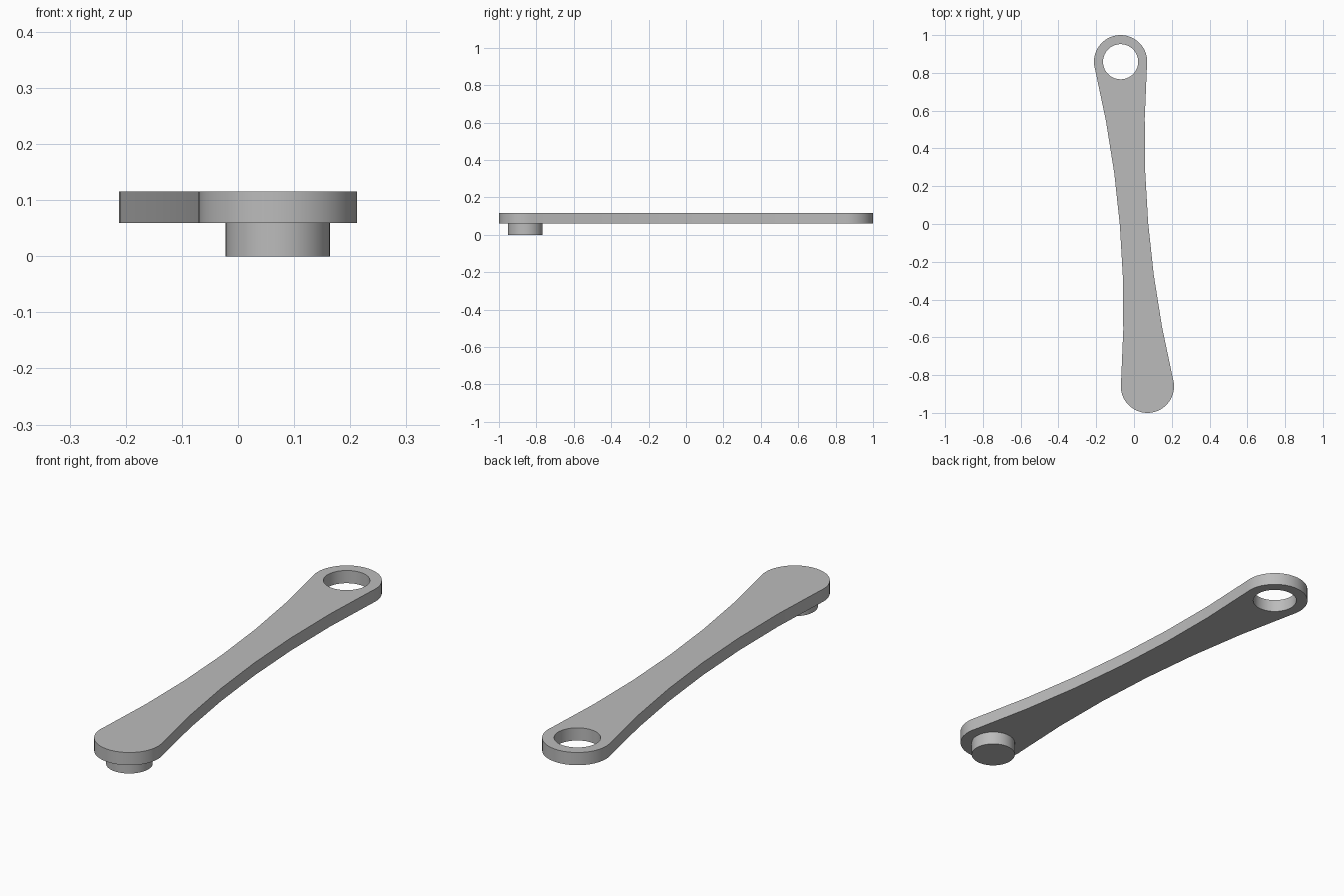
import bpy
import bmesh
from math import sin, cos, pi, sqrt, atan2, asin, radians
from mathutils import Matrix

cube = bpy.data.objects.get("Cube")
if cube:
    bpy.data.objects.remove(cube, do_unlink=True)

PIN_X, PIN_Y = 0.071, -0.859      # pin centre; the eye is opposite
REACH = sqrt(PIN_X ** 2 + PIN_Y ** 2)
END_R, BORE_R = 0.141, 0.093
WAIST, JOIN = 0.075, 0.83         # half width at the middle, where sides meet ends
BOTTOM, TOP = 0.059, 0.115

grey = bpy.data.materials.new("plain grey")
grey.use_nodes = True
grey.diffuse_color = (0.5, 0.5, 0.5, 1)
grey.node_tree.nodes["Principled BSDF"].inputs["Base Color"].default_value = (0.5, 0.5, 0.5, 1)


def finish(name, bm):
    bmesh.ops.recalc_face_normals(bm, faces=bm.faces)
    mesh = bpy.data.meshes.new(name)
    bm.to_mesh(mesh)
    bm.free()
    mesh.materials.append(grey)
    obj = bpy.data.objects.new(name, mesh)
    bpy.context.collection.objects.link(obj)
    bpy.ops.object.select_all(action="DESELECT")
    obj.select_set(True)
    bpy.context.view_layer.objects.active = obj
    bpy.ops.object.shade_smooth_by_angle(angle=radians(30))
    return obj


def loop(bm, points):
    verts = [bm.verts.new((x, y, BOTTOM)) for x, y in points]
    return [bm.edges.new((a, b)) for a, b in zip(verts, verts[1:] + verts[:1])]


# Half outline: concave side with six facets, then the round end
join_w = sqrt(END_R ** 2 - (REACH - JOIN) ** 2)
half = []
for i in range(6):
    t = -1 + i / 3
    half.append((WAIST + (join_w - WAIST) * t * t, t * JOIN))
start = -asin((REACH - JOIN) / END_R)
steps = 24
for i in range(steps):
    a = start + (pi - 2 * start) * i / steps
    half.append((END_R * cos(a), REACH + END_R * sin(a)))
outline = half + [(-x, -y) for x, y in half]
bore = [(BORE_R * cos(2 * pi * i / 48), REACH + BORE_R * sin(2 * pi * i / 48))
        for i in range(48)]

# Link arm with the through bore
bm = bmesh.new()
edges = loop(bm, outline) + loop(bm, bore)
bmesh.ops.triangle_fill(bm, edges=edges, use_beauty=True)
solid = bmesh.ops.extrude_face_region(bm, geom=bm.faces[:])
raised = [v for v in solid["geom"] if isinstance(v, bmesh.types.BMVert)]
bmesh.ops.translate(bm, verts=raised, vec=(0, 0, TOP - BOTTOM))
bmesh.ops.rotate(bm, verts=bm.verts, matrix=Matrix.Rotation(atan2(PIN_X, -PIN_Y), 3, "Z"))
finish("link_arm", bm)

# Pin under the front end, slightly sunk into the arm
bm = bmesh.new()
height = BOTTOM + 0.005
bmesh.ops.create_cone(bm, cap_ends=True, segments=48, radius1=BORE_R, radius2=BORE_R,
                      depth=height, matrix=Matrix.Translation((PIN_X, PIN_Y, height / 2)))
finish("pin", bm)
